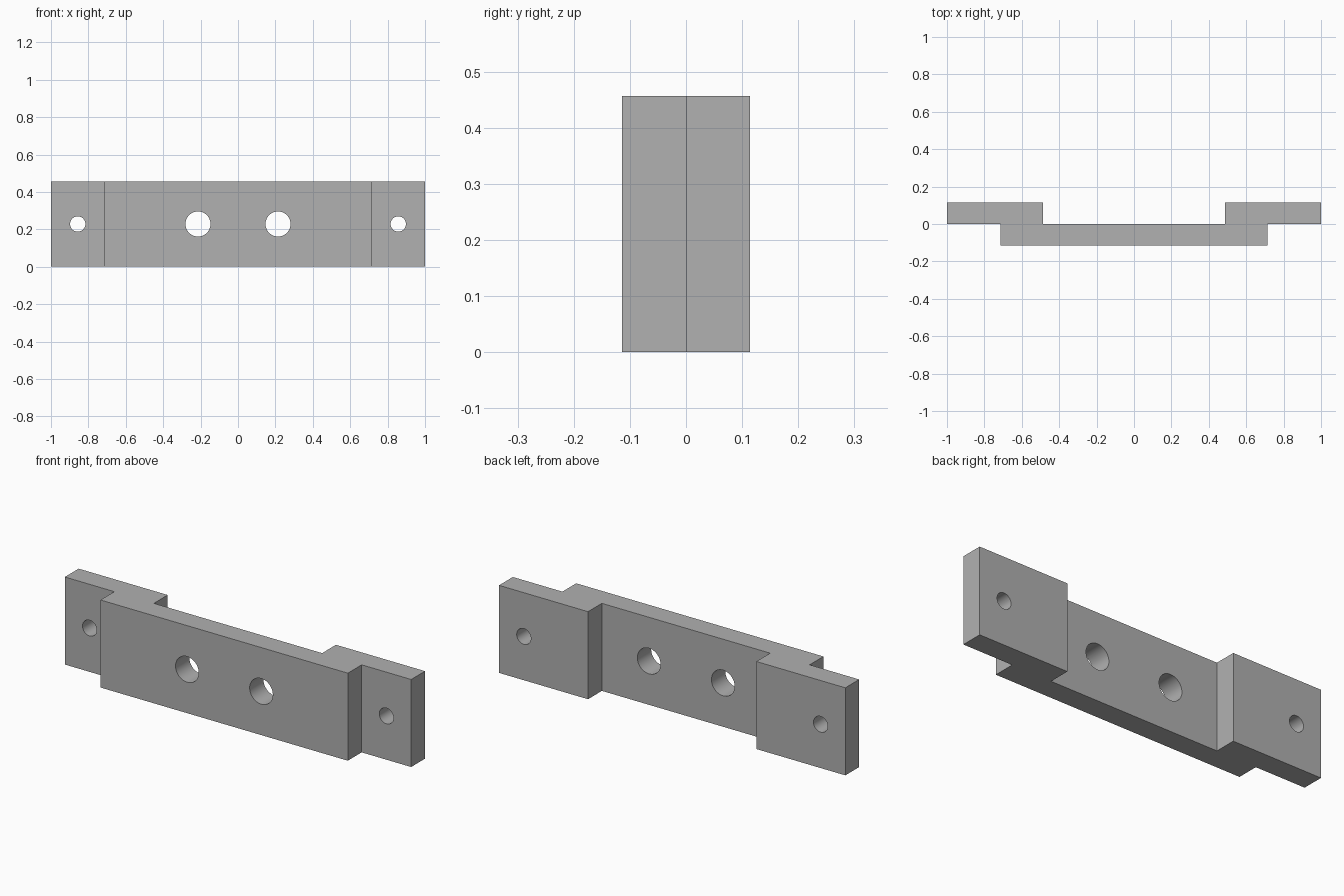
import bpy
import bmesh
from math import pi
from mathutils import Matrix

cube = bpy.data.objects.get("Cube")
if cube:
    bpy.data.objects.remove(cube, do_unlink=True)

HEIGHT = 0.457
DEPTH = 0.114          # thickness of each layer
PLATE_END = 0.714      # half length of the front plate
TAB_START = 0.486      # inner edge of the rear tabs

# Plain grey material
grey = bpy.data.materials.new("plain grey")
grey.use_nodes = True
colour = (0.44, 0.44, 0.44, 1)
grey.diffuse_color = colour
grey.node_tree.nodes["Principled BSDF"].inputs["Base Color"].default_value = colour


def make_object(name, bm):
    bmesh.ops.recalc_face_normals(bm, faces=bm.faces)
    mesh = bpy.data.meshes.new(name)
    bm.to_mesh(mesh)
    bm.free()
    mesh.materials.append(grey)
    obj = bpy.data.objects.new(name, mesh)
    bpy.context.collection.objects.link(obj)
    return obj


# Stepped bracket: mirrored plan outline, extruded upward
half = [(PLATE_END, -DEPTH), (PLATE_END, 0), (1, 0),
        (1, DEPTH), (TAB_START, DEPTH), (TAB_START, 0)]
outline = half + [(-x, y) for x, y in reversed(half)]
bm = bmesh.new()
base = bm.faces.new([bm.verts.new((x, y, 0)) for x, y in outline])
top = bmesh.ops.extrude_face_region(bm, geom=[base])["geom"]
bmesh.ops.translate(bm, vec=(0, 0, HEIGHT),
                    verts=[v for v in top if isinstance(v, bmesh.types.BMVert)])
bracket = make_object("stepped_bracket", bm)

# Hole cutters: large pair through the plate, small pair through the tabs
bm = bmesh.new()
for x, radius in ((0.214, 0.067), (0.857, 0.041)):
    for side in (-1, 1):
        place = Matrix.Translation((side * x, 0, HEIGHT / 2)) @ Matrix.Rotation(pi / 2, 4, "X")
        bmesh.ops.create_cone(bm, cap_ends=True, segments=48, radius1=radius,
                              radius2=radius, depth=0.5, matrix=place)
cutter = make_object("hole_cutter", bm)

# Cut the holes and remove the helper
cut = bracket.modifiers.new("holes", "BOOLEAN")
cut.operation = "DIFFERENCE"
cut.solver = "EXACT"
cut.object = cutter
bpy.ops.object.select_all(action="DESELECT")
bracket.select_set(True)
bpy.context.view_layer.objects.active = bracket
bpy.ops.object.modifier_apply(modifier=cut.name)
bpy.data.objects.remove(cutter, do_unlink=True)

# Smooth hole walls, sharp outer edges
bpy.ops.object.shade_smooth_by_angle(angle=pi / 6)
